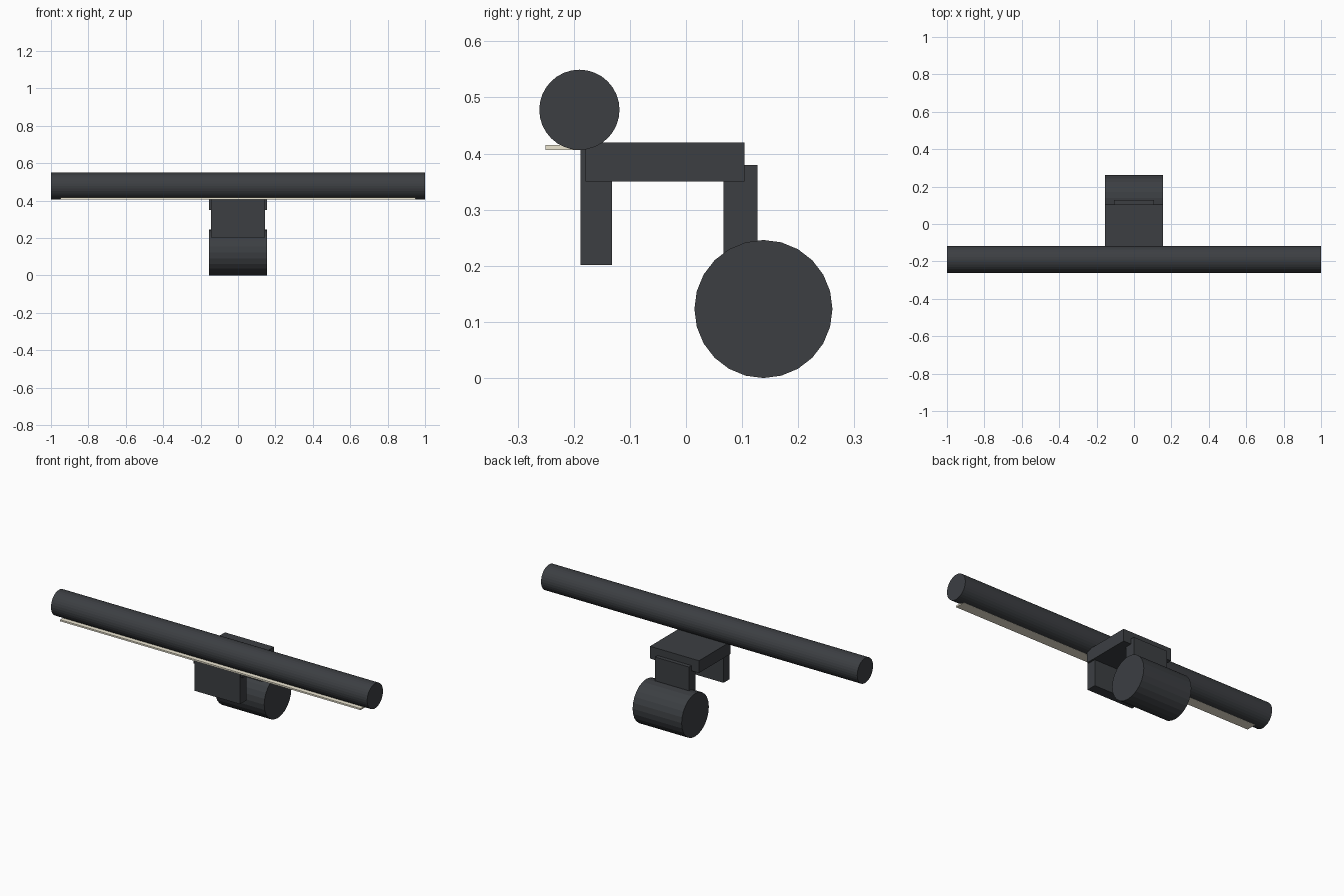
import bpy
from math import pi

if "Cube" in bpy.data.objects:
    bpy.data.objects.remove(bpy.data.objects["Cube"])


def material(name, color):
    m = bpy.data.materials.new(name)
    m.diffuse_color = color
    m.use_nodes = True
    m.node_tree.nodes["Principled BSDF"].inputs["Base Color"].default_value = m.diffuse_color
    return m


dark = material("dark_shell", (0.045, 0.049, 0.055, 1))
cream = material("warm_diffuser", (0.85, 0.8, 0.65, 1))


def finish(name, mat):
    ob = bpy.context.object
    ob.name = name
    ob.data.materials.append(mat)
    return ob


def box(name, x, y, z, mat=dark):
    """Box symmetric in x, with (min, max) ranges in y and z."""
    bpy.ops.mesh.primitive_cube_add(
        size=1, location=(0, sum(y) / 2, sum(z) / 2))
    ob = finish(name, mat)
    ob.scale = (2 * x, y[1] - y[0], z[1] - z[0])
    bpy.ops.object.transform_apply(location=False, rotation=False, scale=True)
    return ob


def tube(name, half, y, z, r, sides):
    """Flat-shaded cylinder lying along x."""
    bpy.ops.mesh.primitive_cylinder_add(
        vertices=sides, radius=r, depth=2 * half,
        location=(0, y, z), rotation=(0, pi / 2, 0))
    return finish(name, dark)


# Long lamp bar with its light strip underneath
tube("lamp_bar", 1.0, -0.19, 0.478, 0.0715, 32)
box("light_strip", 0.95, (-0.25, -0.19), (0.406, 0.415), cream)

# Clip that hooks over the screen
box("clip_top", 0.155, (-0.179, 0.104), (0.35, 0.42))
box("clip_front_plate", 0.145, (-0.188, -0.132), (0.201, 0.41))
box("clip_rear_arm", 0.107, (0.067, 0.127), (0.17, 0.38))

# Rear counterweight
tube("counterweight", 0.155, 0.138, 0.123, 0.123, 24)
